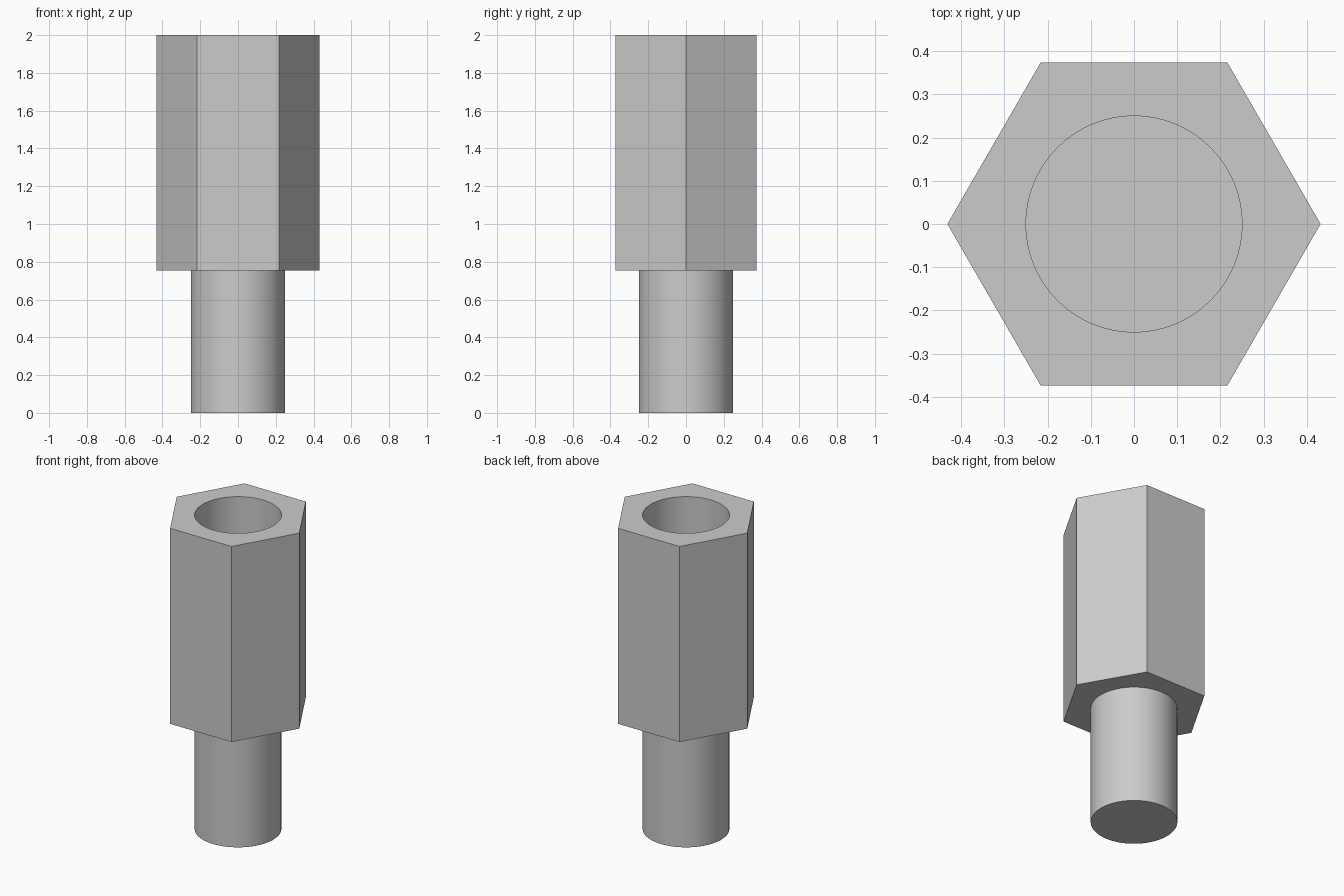
import bpy
import math

cube = bpy.data.objects.get("Cube")
if cube:
    bpy.data.objects.remove(cube, do_unlink=True)

metal = bpy.data.materials.new("grey_metal")
metal.use_nodes = True
grey = (0.6, 0.6, 0.6, 1)
metal.diffuse_color = grey
metal.node_tree.nodes["Principled BSDF"].inputs["Base Color"].default_value = grey

STUD_RADIUS = 0.25
HEX_RADIUS = 0.432
SHOULDER = 0.755
TOP = 2.0
HOLE_FLOOR = 1.25


def prism(name, sides, radius, bottom, top):
    """Upright prism between two heights, with a corner on the x axis."""
    bpy.ops.mesh.primitive_cylinder_add(
        vertices=sides, radius=radius, depth=top - bottom,
        location=(0, 0, (bottom + top) / 2), rotation=(0, 0, math.pi / 2))
    obj = bpy.context.object
    obj.name = name
    obj.data.materials.append(metal)
    return obj


def combine(target, tool, operation):
    """Apply a boolean and discard the tool."""
    mod = target.modifiers.new(operation.lower(), 'BOOLEAN')
    mod.operation = operation
    mod.solver = 'EXACT'
    mod.object = tool
    bpy.ops.object.select_all(action='DESELECT')
    target.select_set(True)
    bpy.context.view_layer.objects.active = target
    bpy.ops.object.modifier_apply(modifier=mod.name)
    bpy.data.objects.remove(tool, do_unlink=True)


# Hexagonal body fused with the round stud below it
spacer = prism("hex_spacer", 6, HEX_RADIUS, SHOULDER, TOP)
combine(spacer, prism("stud", 96, STUD_RADIUS, 0, SHOULDER + 0.1), 'UNION')

# Blind bore in the top
combine(spacer, prism("bore_cutter", 96, STUD_RADIUS, HOLE_FLOOR, TOP + 0.1), 'DIFFERENCE')

# Smooth round walls, sharp edges elsewhere
bpy.ops.object.shade_smooth_by_angle(angle=math.radians(30))
